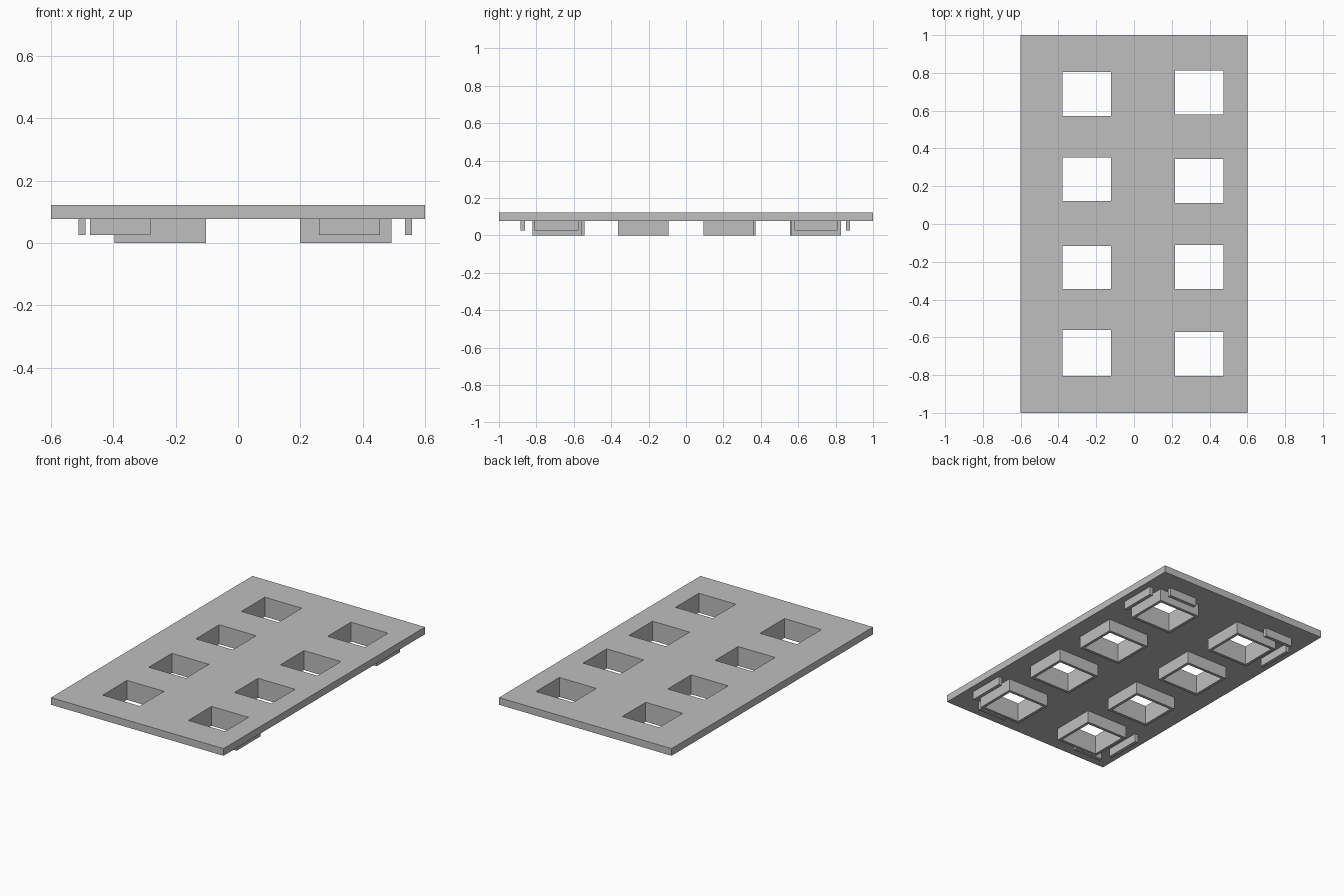
import bpy
import bmesh
from mathutils import Vector

if "Cube" in bpy.data.objects:
    bpy.data.objects.remove(bpy.data.objects["Cube"], do_unlink=True)

GREY = (0.52, 0.52, 0.52, 1.0)
grey = bpy.data.materials.new("plain_grey")
grey.use_nodes = True
grey.diffuse_color = GREY
grey.node_tree.nodes["Principled BSDF"].inputs["Base Color"].default_value = GREY

PLATE_TOP, PLATE_BOTTOM, RAIL_BOTTOM = 0.122, 0.077, 0.025
WALL = 0.018


def box(name, x, y, z):
    """Box spanning the given (low, high) ranges."""
    bm = bmesh.new()
    bmesh.ops.create_cube(bm, size=1)
    size = Vector((x[1] - x[0], y[1] - y[0], z[1] - z[0]))
    mid = Vector((x[0] + x[1], y[0] + y[1], z[0] + z[1])) / 2
    bmesh.ops.scale(bm, vec=size, verts=bm.verts)
    bmesh.ops.translate(bm, vec=mid, verts=bm.verts)
    mesh = bpy.data.meshes.new(name)
    bm.to_mesh(mesh)
    bm.free()
    mesh.materials.append(grey)
    obj = bpy.data.objects.new(name, mesh)
    bpy.context.collection.objects.link(obj)
    return obj


def cut(obj, cutter):
    """Subtract the cutter and keep the result as plain mesh."""
    mod = obj.modifiers.new("opening", "BOOLEAN")
    mod.operation = "DIFFERENCE"
    mod.solver = "EXACT"
    mod.object = cutter
    graph = bpy.context.evaluated_depsgraph_get()
    mesh = bpy.data.meshes.new_from_object(obj.evaluated_get(graph))
    obj.modifiers.clear()
    obj.data = mesh


def grow(span):
    return (span[0] - WALL, span[1] + WALL)


# Flat base plate
plate = box("plate", (-0.6, 0.6), (-1, 1), (PLATE_BOTTOM, PLATE_TOP))

# Square openings, each with a collar hanging below
left_x, right_x = (0.217, 0.474), (-0.378, -0.121)
openings = {
    "left": (left_x, [(-0.804, -0.573), (-0.345, -0.111), (0.111, 0.345), (0.581, 0.812)]),
    "right": (right_x, [(-0.804, -0.562), (-0.345, -0.117), (0.122, 0.353), (0.573, 0.806)]),
}
for side, (x, rows) in openings.items():
    for number, y in enumerate(rows, 1):
        cutter = box("cutter", x, y, (-0.1, 0.2))
        cutter.hide_render = True
        collar = box(f"collar_{side}_{number}", grow(x), grow(y), (0, PLATE_BOTTOM))
        cut(plate, cutter)
        cut(collar, cutter)
        bpy.data.objects.remove(cutter, do_unlink=True)

# Thin rails beside the outer edges of the four corner collars
rail_z = (RAIL_BOTTOM, PLATE_BOTTOM)
sides = {"left": ((0.535, 0.558), (0.26, 0.455)),
         "right": ((-0.512, -0.49), (-0.475, -0.28))}
ends = {"front": ((-0.884, -0.862), (-0.81, -0.575)),
        "back": ((0.856, 0.878), (0.58, 0.81))}
for side, (side_x, end_x) in sides.items():
    for end, (end_y, side_y) in ends.items():
        box(f"side_rail_{end}_{side}", side_x, side_y, rail_z)
        box(f"end_rail_{end}_{side}", end_x, end_y, rail_z)
